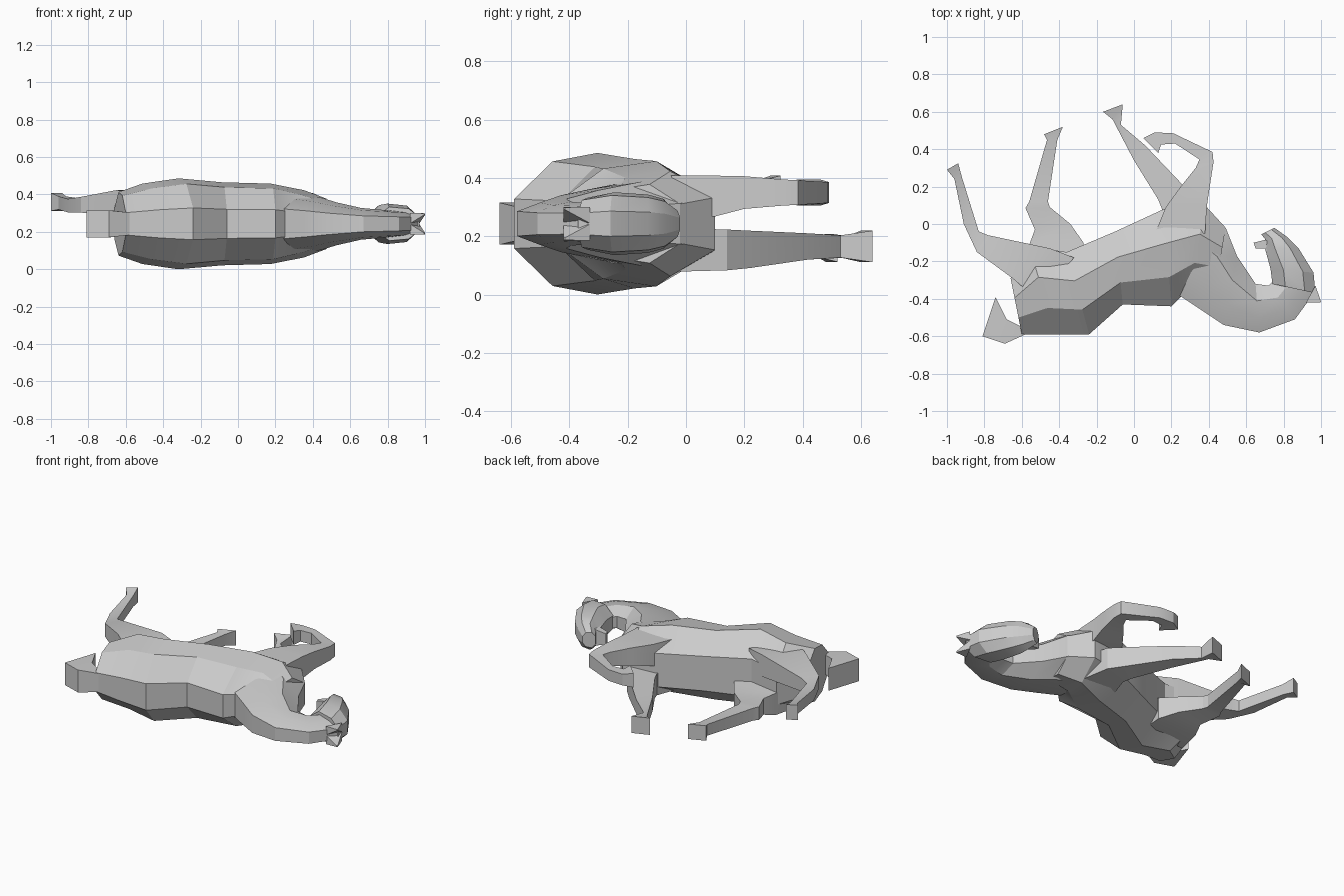
import bpy, bmesh

MID = 0.243   # lateral mid plane of the animal, which lies on its side
grey = bpy.data.materials.new("plain grey")
grey.diffuse_color = (0.6, 0.6, 0.6, 1)


def finish(name, bm):
    bmesh.ops.recalc_face_normals(bm, faces=bm.faces)
    me = bpy.data.meshes.new(name)
    bm.to_mesh(me)
    bm.free()
    me.materials.append(grey)
    ob = bpy.data.objects.new(name, me)
    bpy.context.collection.objects.link(ob)
    bpy.ops.object.select_all(action='DESELECT')
    ob.select_set(True)
    bpy.context.view_layer.objects.active = ob
    bpy.ops.object.shade_smooth_by_angle(angle=0.4)


def loft(name, stations, profile):
    """Skin rings; a station is (x1, y1, x2, y2, centre z, half width)."""
    bm = bmesh.new()
    rings = []
    for x1, y1, x2, y2, zc, w in stations:
        half = [(x1 + (x2 - x1) * t, y1 + (y2 - y1) * t, k * w) for t, k in profile]
        pts = [(x, y, zc + d) for x, y, d in half]
        pts += [(x, y, zc - d) for x, y, d in reversed(half)]
        rings.append([bm.verts.new(p) for p in pts])
    n = len(rings[0])
    for a, b in zip(rings, rings[1:]):
        for i in range(n):
            j = (i + 1) % n
            bm.faces.new((a[i], a[j], b[j], b[i]))
    bm.faces.new(rings[0])
    bm.faces.new(rings[-1])
    finish(name, bm)


ROUND = [(0, .35), (.3, .88), (.65, 1), (1, .5)]
NECK = [(0, .5), (.3, .85), (.65, 1), (1, .5)]
HEAD = [(0, .4), (.25, .9), (.7, 1), (1, .45)]
BOX = [(0, 1), (1, 1)]

# Barrel from rump to chest
loft("torso", [
    (-.60, -.59, -.66, -.29, MID, .17),
    (-.42, -.59, -.56, -.12, MID, .215),
    (-.24, -.59, -.36, -.15, MID, .243),
    (-.06, -.43, -.10, -.04, MID, .222),
    (.20, -.44, .16, .08, MID, .215),
    (.30, -.34, .38, .10, MID, .18),
    (.44, -.32, .49, -.02, MID, .135),
], ROUND)

# Arched neck
loft("neck", [
    (.24, -.38, .38, .08, MID, .16),
    (.36, -.46, .49, -.02, MID, .14),
    (.48, -.54, .55, -.17, MID, .115),
    (.67, -.58, .65, -.32, MID, .085),
    (.86, -.51, .72, -.33, MID, .075),
    (.97, -.36, .75, -.30, MID, .07),
], NECK)

# Head, chin and ears
loft("head", [
    (.97, -.37, .74, -.32, MID, .09),
    (.96, -.26, .73, -.24, MID, .108),
    (.88, -.13, .70, -.13, MID, .10),
    (.82, -.07, .70, -.08, MID, .085),
    (.75, -.02, .68, -.055, MID, .05),
], HEAD)
loft("chin", [
    (.75, -.10, .75, -.20, MID, .06),
    (.70, -.085, .70, -.13, MID, .05),
    (.64, -.10, .65, -.13, MID, .035),
], BOX)
for name, s in (("ear_upper", 1), ("ear_lower", -1)):
    loft(name, [
        (.97, -.33, .92, -.42, MID + s * .03, .028),
        (1.0, -.415, .995, -.42, MID + s * .052, .004),
    ], BOX)

# Hind legs: thigh, hock, cannon, hoof
loft("hind_leg_upper", [
    (-.52, -.40, -.32, -.18, MID + .09, .08),
    (-.65, -.29, -.45, -.13, MID + .11, .07),
    (-.84, -.15, -.78, -.06, .345, .042),
    (-.91, .0, -.83, -.04, .34, .036),
    (-.96, .24, -.92, .25, .355, .035),
    (-1.0, .29, -.94, .325, .36, .048),
], BOX)
loft("hind_leg_lower", [
    (-.60, -.28, -.28, -.22, MID - .09, .08),
    (-.56, -.11, -.27, -.10, MID - .10, .07),
    (-.53, -.03, -.34, .0, .15, .052),
    (-.58, .085, -.45, .09, .165, .042),
    (-.56, .12, -.46, .12, .165, .04),
    (-.465, .45, -.41, .45, .165, .036),
    (-.48, .48, -.38, .52, .16, .048),
], BOX)

# Fore legs: one stretched, one folded at knee and fetlock
loft("fore_leg_lower", [
    (.10, -.08, .36, -.05, MID - .09, .075),
    (.15, .08, .32, .14, MID - .09, .07),
    (.13, .13, .25, .22, .155, .064),
    (.0, .34, .06, .42, .165, .045),
    (-.115, .56, -.07, .53, .165, .038),
    (-.165, .60, -.06, .64, .165, .054),
], BOX)
loft("fore_leg_upper", [
    (.10, -.08, .38, -.05, MID + .09, .075),
    (.17, .09, .39, .10, MID + .095, .07),
    (.25, .20, .405, .20, .35, .056),
    (.33, .30, .425, .33, .35, .045),
    (.35, .345, .42, .385, .35, .042),
    (.22, .43, .21, .485, .35, .036),
    (.145, .425, .11, .49, .35, .036),
    (.13, .38, .05, .46, .35, .045),
], BOX)

# Tail: stub at the croup, then a hanging wedge
loft("tail", [
    (-.58, -.59, -.60, -.55, MID, .06),
    (-.69, -.64, -.68, -.51, MID, .072),
    (-.81, -.60, -.74, -.39, MID, .072),
], BOX)
